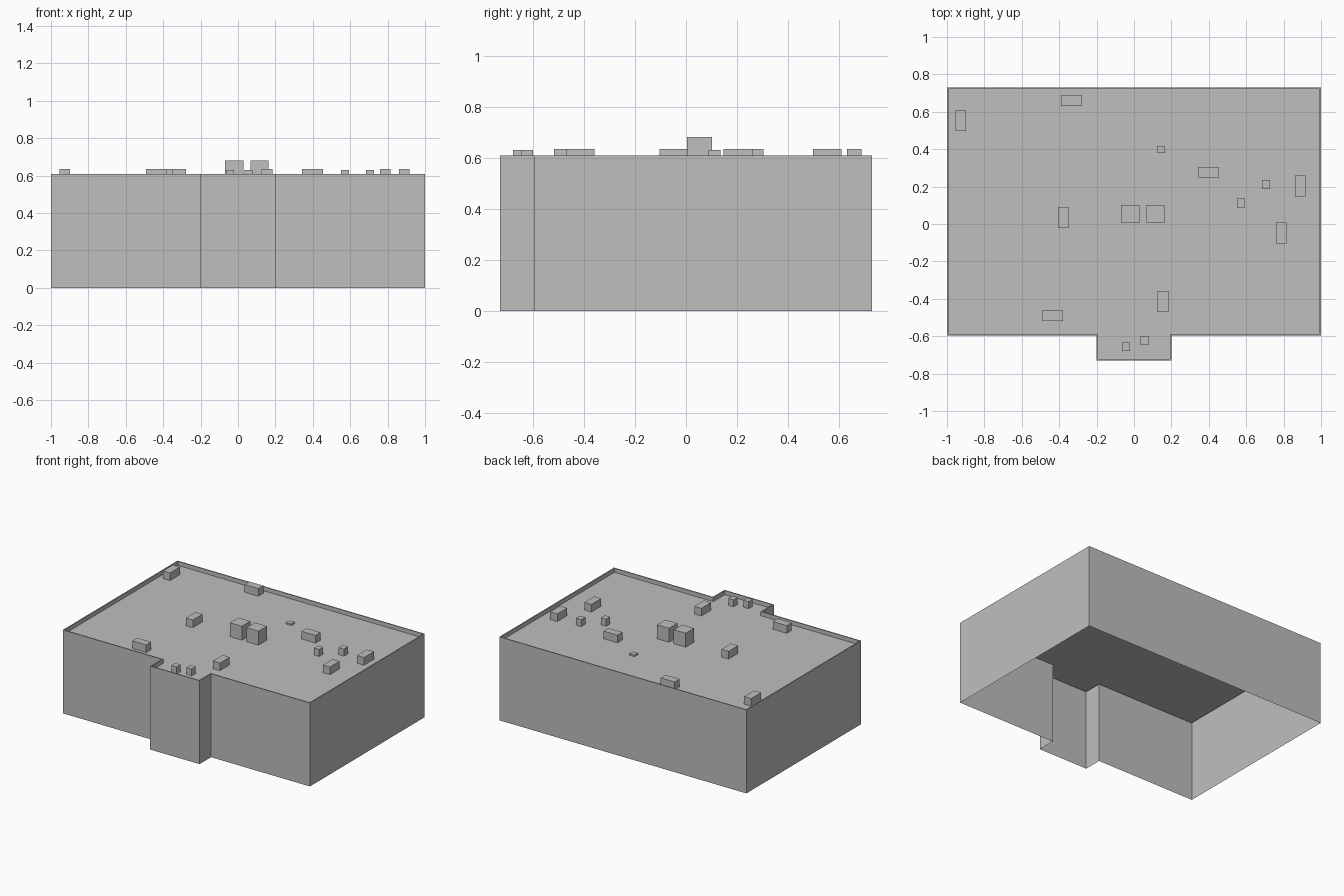
import bpy
import bmesh

if "Cube" in bpy.data.objects:
    bpy.data.objects.remove(bpy.data.objects["Cube"], do_unlink=True)

WALL_TOP, ROOF, RIM = 0.61, 0.58, 0.008

grey = bpy.data.materials.new("plain grey")
grey.use_nodes = True
colour = (0.52, 0.52, 0.52, 1)
grey.diffuse_color = colour
grey.node_tree.nodes["Principled BSDF"].inputs["Base Color"].default_value = colour


def finish(bm, name):
    mesh = bpy.data.meshes.new(name)
    bm.to_mesh(mesh)
    bm.free()
    mesh.materials.append(grey)
    obj = bpy.data.objects.new(name, mesh)
    bpy.context.collection.objects.link(obj)
    return obj


def outline(inset):
    """Footprint with the entrance bay, mirrored about x = 0."""
    side, bay = 1 - inset, 0.2 - inset
    half = [(bay, -0.73 + inset), (bay, -0.597 + inset),
            (side, -0.597 + inset), (side, 0.73 - inset)]
    return half + [(-x, y) for x, y in reversed(half)]


def building():
    # Open-bottomed shell: outer wall, parapet rim, inner parapet, roof deck
    bm = bmesh.new()
    levels = [(0, 0), (0, WALL_TOP), (RIM, WALL_TOP), (RIM, ROOF)]
    rings = [[bm.verts.new((x, y, z)) for x, y in outline(inset)]
             for inset, z in levels]
    for low, high in zip(rings, rings[1:]):
        n = len(low)
        for i in range(n):
            j = (i + 1) % n
            bm.faces.new((low[i], low[j], high[j], high[i]))
    bm.faces.new(rings[-1])
    finish(bm, "building_shell")


def roof_unit(name, x, y, sx, sy, top):
    bm = bmesh.new()
    bmesh.ops.create_cube(bm, size=1)
    bmesh.ops.scale(bm, vec=(sx, sy, top - ROOF), verts=bm.verts)
    obj = finish(bm, name)
    obj.location = (x, y, (top + ROOF) / 2)


building()

# Two tall plant boxes in the middle of the roof
for x in (-0.02, 0.115):
    roof_unit("tall_roof_unit", x, 0.053, 0.097, 0.097, 0.682)

# Long units lying along x
for x, y in ((-0.334, 0.66), (-0.436, -0.49), (0.398, 0.276)):
    roof_unit("wide_roof_unit", x, y, 0.113, 0.057, 0.636)

# Long units lying along y
for x, y in ((-0.927, 0.554), (-0.379, 0.035), (0.155, -0.415),
             (0.788, -0.048), (0.888, 0.204)):
    roof_unit("deep_roof_unit", x, y, 0.057, 0.113, 0.636)

# Small vents
for x, y in ((0.573, 0.112), (0.705, 0.211), (-0.043, -0.656), (0.056, -0.623)):
    roof_unit("small_roof_vent", x, y, 0.043, 0.046, 0.631)

# Low hatch
roof_unit("low_roof_hatch", 0.144, 0.399, 0.042, 0.038, 0.592)
